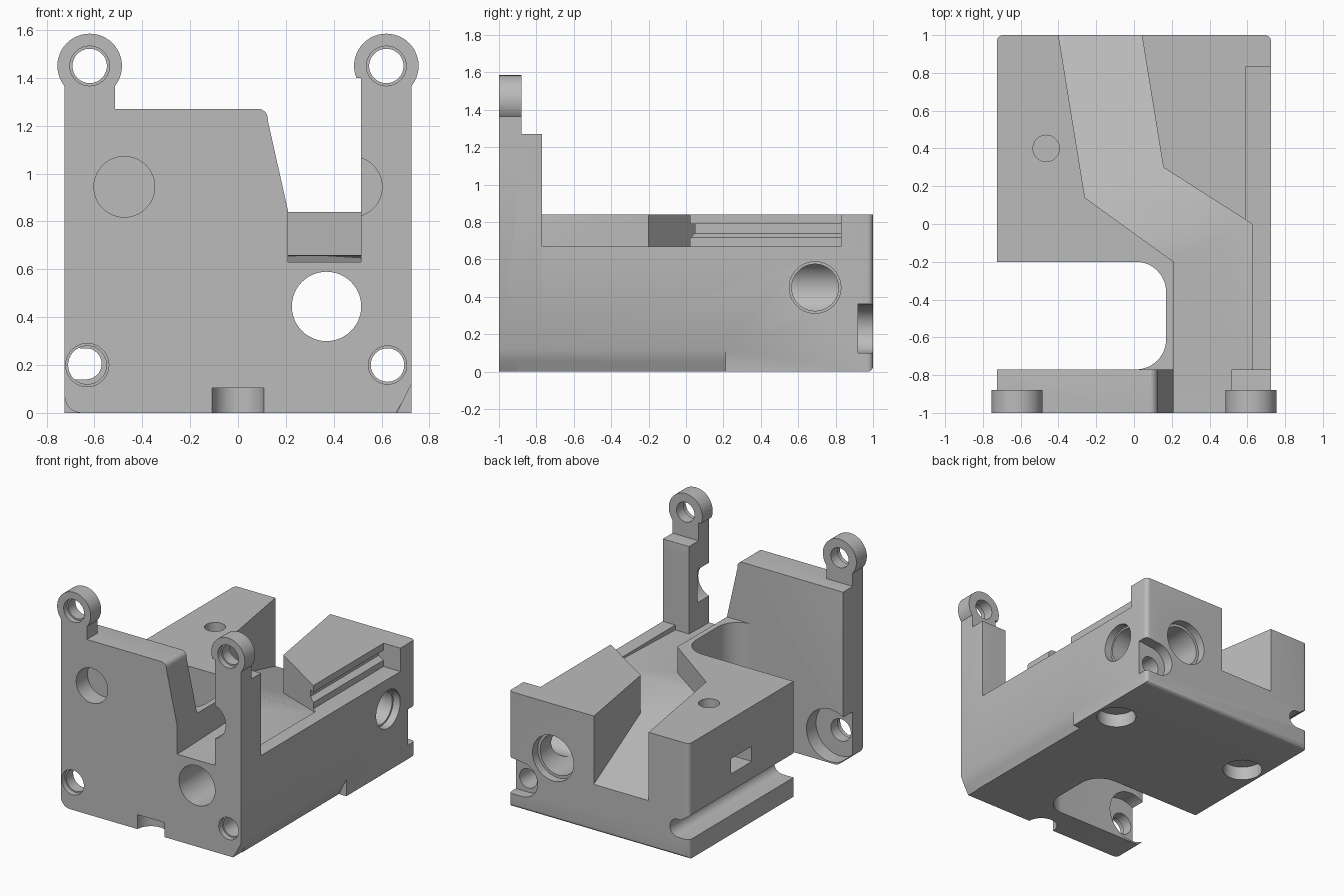
import bpy, bmesh
from math import sin, cos, pi, radians

default = bpy.data.objects.get("Cube")
if default:
    bpy.data.objects.remove(default, do_unlink=True)

grey = bpy.data.materials.new("plain grey")
grey.use_nodes = True
tone = (0.5, 0.5, 0.5, 1)
grey.diffuse_color = tone
grey.node_tree.nodes["Principled BSDF"].inputs["Base Color"].default_value = tone


def prism(points, axis, lo, hi, name="cutter", bevel=None, width=0.03):
    """Extrude a 2D outline along an axis, optionally bevelling chosen edges."""
    place = {"x": lambda u, v, t: (t, u, v),
             "y": lambda u, v, t: (u, t, v),
             "z": lambda u, v, t: (u, v, t)}[axis]
    bm = bmesh.new()
    face = bm.faces.new([bm.verts.new(place(u, v, lo)) for u, v in points])
    out = bmesh.ops.extrude_face_region(bm, geom=[face])
    moved = [g for g in out["geom"] if isinstance(g, bmesh.types.BMVert)]
    bmesh.ops.translate(bm, verts=moved, vec=place(0, 0, hi - lo))
    bmesh.ops.recalc_face_normals(bm, faces=bm.faces)
    if bevel:
        round_edges(bm, bevel, width)
    mesh = bpy.data.meshes.new(name)
    bm.to_mesh(mesh)
    bm.free()
    mesh.materials.append(grey)
    obj = bpy.data.objects.new(name, mesh)
    bpy.context.collection.objects.link(obj)
    return obj


def round_edges(bm, rule, width):
    edges = [e for e in bm.edges if rule(e)]
    bmesh.ops.bevel(bm, geom=edges, offset=width, segments=5, profile=0.5,
                    affect="EDGES", clamp_overlap=True)


def rect(u0, v0, u1, v1):
    return [(u0, v0), (u1, v0), (u1, v1), (u0, v1)]


def arc(u, v, r, start=0, end=360, n=48):
    full = end - start == 360
    steps = n if full else n + 1
    return [(u + r * cos(radians(start + (end - start) * i / n)),
             v + r * sin(radians(start + (end - start) * i / n))) for i in range(steps)]


def combine(obj, other, operation="DIFFERENCE"):
    mod = obj.modifiers.new("combine", "BOOLEAN")
    mod.object, mod.operation, mod.solver = other, operation, "EXACT"
    bpy.context.view_layer.objects.active = obj
    bpy.ops.object.modifier_apply(modifier=mod.name)
    bpy.data.objects.remove(other, do_unlink=True)


def middle(e):
    return (e.verts[0].co + e.verts[1].co) / 2


# Main block with rounded back corners and lower back edge
block = prism(rect(-0.725, -0.9, 0.725, 1), "z", 0, 0.84, "mounting_block",
              lambda e: middle(e).y > 0.99 and (abs(middle(e).x) > 0.7 or middle(e).z < 0.1))

# Side pocket with rounded inner corners
pocket = ([(-1, -0.95), (0.01, -0.95)] + arc(0.01, -0.61, 0.16, -90, 0, 12)
          + arc(0.01, -0.36, 0.16, 0, 90, 12) + [(-1, -0.2)])
combine(block, prism(pocket, "z", -0.1, 1))

# Front plate with slanted opening and tall post
plate = (arc(-0.655, 0.07, 0.07, 180, 270, 6)
         + [(0.66, 0), (0.69, 0.05), (0.725, 0.12), (0.725, 1.27), (0.51, 1.27),
            (0.515, 0.63), (0.21, 0.63), (0.21, 0.84), (0.125, 1.22)]
         + arc(0.085, 1.23, 0.04, 15, 90, 6) + [(-0.725, 1.27)])


def plate_back(e):
    m, run = middle(e), e.verts[0].co - e.verts[1].co
    return m.y > -0.78 and (m.z > 1.26 and abs(run.x) > 0.1
                            or abs(m.x) > 0.72 and abs(run.z) > 0.5)


combine(block, prism(plate, "y", -1, -0.77, "front_plate", plate_back), "UNION")

# Mounting ears on top of the plate
for side in (-1, 1):
    edges = sorted((side * 0.515, side * 0.725))
    combine(block, prism(rect(edges[0], 1.1, edges[1], 1.42), "y", -1, -0.88), "UNION")
    combine(block, prism(arc(side * 0.62, 1.45, 0.135), "y", -1, -0.88), "UNION")

# Cranked channel with a floor that drops toward the back
channel = prism([(0.21, -1.1), (0.515, -1.1), (0.515, -0.77), (0.625, -0.77), (0.625, 0),
                 (0.155, 0.3), (0.025, 1.1), (-0.416, 1.1), (-0.26, 0.14), (0.21, -0.2)],
                "z", 0.1, 1.5)
floor = prism([(-1.2, 0.63), (-0.9, 0.63), (0, 0.66), (1.2, 0.28), (1.2, 1.4), (-1.2, 1.4)],
              "x", -1, 1)
combine(channel, floor, "INTERSECT")
combine(block, channel)

# Right side ledge and the groove along its wall
combine(block, prism(rect(0.59, -0.77, 1, 0.83), "z", 0.67, 1.2))
combine(block, prism([(0.6, 0.71), (0.6, 0.79), (0.55, 0.79), (0.55, 0.74)], "y", -0.1, 0.83))

# Lower right chamfer
combine(block, prism([(0.66, -0.01), (0.69, 0.05), (0.725, 0.12), (0.8, 0.13), (0.8, -0.01)],
                     "y", -1.1, 0.21))

# Left side rail groove
combine(block, prism(arc(-0.635, 0.205, 0.065, -90, 90, 16)
                     + [(-0.66, 0.27), (-0.8, 0.37), (-0.8, 0.14)], "y", -0.5, 1.1))

# Recesses around the lower screw holes
combine(block, prism(arc(-0.62, 0.2, 0.19), "y", -0.88, -0.7))
combine(block, prism(rect(-0.8, 0.08, -0.62, 0.33), "y", -0.88, -0.7))
combine(block, prism(arc(0.62, 0.225, 0.125, 90, 270, 20) + [(0.8, 0.1), (0.8, 0.37)],
                     "y", 0.92, 1.1))

# Round holes: outline centre, radius, axis, start, end
for u, v, r, axis, lo, hi in (
        (-0.62, 1.45, 0.072, "y", -1.1, -0.8), (0.62, 1.45, 0.072, "y", -1.1, -0.8),
        (-0.62, 1.45, 0.083, "y", -1.1, -0.96), (0.62, 1.45, 0.083, "y", -1.1, -0.96),
        (-0.63, 0.2, 0.08, "y", -1.1, -0.7), (0.625, 0.2, 0.07, "y", -1.1, 1.1),
        (-0.63, 0.2, 0.09, "y", -1.1, -0.96), (0.625, 0.2, 0.08, "y", -1.1, -0.96),
        (0.37, 0.445, 0.145, "y", -1.1, 1.1), (0.37, 0.445, 0.165, "y", 0.94, 1.1),
        (-0.475, 0.945, 0.127, "y", -1.1, -0.87), (0.475, 0.945, 0.127, "y", -1.1, -0.87),
        (0.69, 0.45, 0.138, "x", 0.67, 0.8), (0.69, 0.45, 0.125, "x", 0.42, 0.8),
        (-0.465, 0.4, 0.07, "z", 0.4, 1), (0, -1, 0.108, "z", -0.1, 0.105),
        (-0.57, 0.49, 0.135, "z", -0.1, 0.1), (0.57, 0.49, 0.135, "z", -0.1, 0.1)):
    combine(block, prism(arc(u, v, r), axis, lo, hi))

# Nut slot in the left side
combine(block, prism(rect(-0.8, 0.28, -0.36, 0.52), "z", 0.44, 0.55))

bpy.ops.object.select_all(action="DESELECT")
block.select_set(True)
bpy.context.view_layer.objects.active = block
bpy.ops.object.shade_smooth_by_angle(angle=radians(30))
